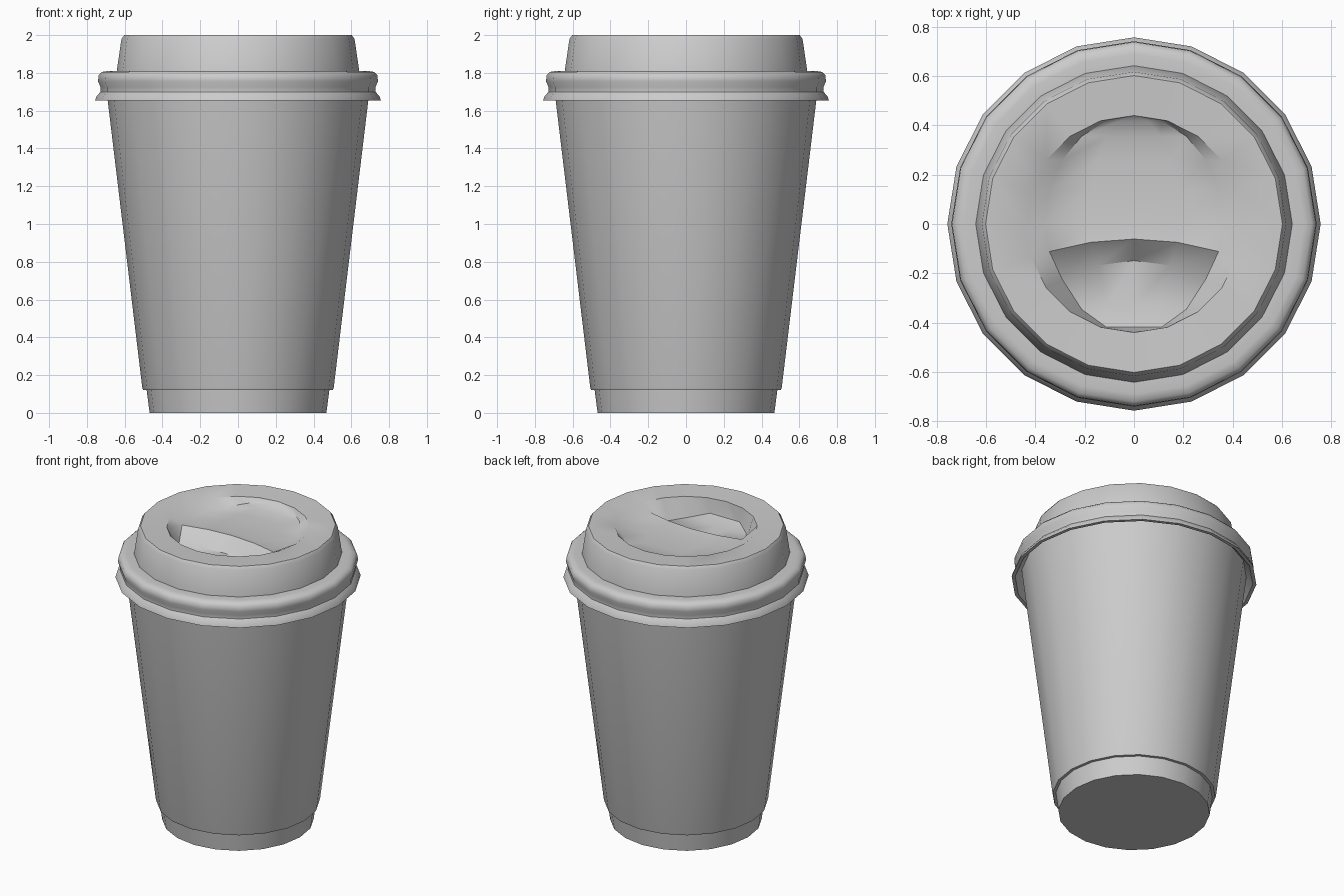
import bpy, bmesh
from math import sin, cos, pi, radians

if "Cube" in bpy.data.objects:
    bpy.data.objects.remove(bpy.data.objects["Cube"])

SIDES = 20


def finish(bm, name, angle=35):
    bmesh.ops.remove_doubles(bm, verts=bm.verts, dist=0.0005)
    mesh = bpy.data.meshes.new(name)
    bm.to_mesh(mesh)
    bm.free()
    obj = bpy.data.objects.new(name, mesh)
    bpy.context.collection.objects.link(obj)
    bpy.ops.object.select_all(action='DESELECT')
    bpy.context.view_layer.objects.active = obj
    obj.select_set(True)
    bpy.ops.object.shade_smooth_by_angle(angle=radians(angle))
    return obj


def lathe(bm, profile):
    """Turn (radius, z) points, listed from the bottom up the outside."""
    rings = [[bm.verts.new((r * cos(2 * pi * i / SIDES), r * sin(2 * pi * i / SIDES), z))
              for i in range(SIDES)] for r, z in profile]
    for a, b in zip(rings, rings[1:]):
        for i in range(SIDES):
            j = (i + 1) % SIDES
            bm.faces.new((a[i], a[j], b[j], b[i]))
    return rings


# Paper cup with closed base
bm = bmesh.new()
rings = lathe(bm, [(0.468, 0), (0.485, 0.13), (0.672, 1.66), (0.685, 1.78)])
bm.faces.new(rings[0][::-1])
finish(bm, "cup")

# Sleeve around the cup, with a narrow lip at the bottom
bm = bmesh.new()
lathe(bm, [(0.483, 0.122), (0.503, 0.122), (0.507, 0.135), (0.69, 1.655), (0.70, 1.74)])
finish(bm, "sleeve")

# Lid: flared bead, shoulder, raised wall and flat top ring
RIM, TOP = 0.44, 1.992
bm = bmesh.new()
lathe(bm, [(0.695, 1.70), (0.735, 1.653), (0.757, 1.653), (0.75, 1.675), (0.728, 1.70),
           (0.728, 1.725), (0.741, 1.755), (0.738, 1.787), (0.72, 1.805),
           (0.69, 1.81), (0.642, 1.81), (0.617, 1.98), (0.602, 2.0), (RIM, TOP)])

# Recessed floor and deeper sip well: rows spanning the rim, back to front
# Each row: (depth, bow of the row toward the back)
rows = [(0.02, 0), (0.04, 0), (0.05, 0), (0.05, 0), (0.05, 0),
        (0.04, 0.075), (0.125, 0.11), (0.125, 0.03), (0.10, 0.0)]
steps = [-1, -0.82, -0.42, 0, 0.42, 0.82, 1]
grid = []
for k, (depth, bow) in enumerate(rows, 1):
    a = pi * k / 10
    grid.append([bm.verts.new((RIM * sin(a) * t, RIM * cos(a) + bow * (1 - t * t),
                               TOP - (0 if abs(t) == 1 else depth))) for t in steps])
for a, b in zip(grid, grid[1:]):
    for i in range(len(steps) - 1):
        bm.faces.new((b[i], b[i + 1], a[i + 1], a[i]))
back = bm.verts.new((0, RIM, TOP))
front = bm.verts.new((0, -RIM, TOP))
for i in range(len(steps) - 1):
    bm.faces.new((grid[0][i], grid[0][i + 1], back))
    bm.faces.new((front, grid[-1][i + 1], grid[-1][i]))
finish(bm, "lid", 40)
